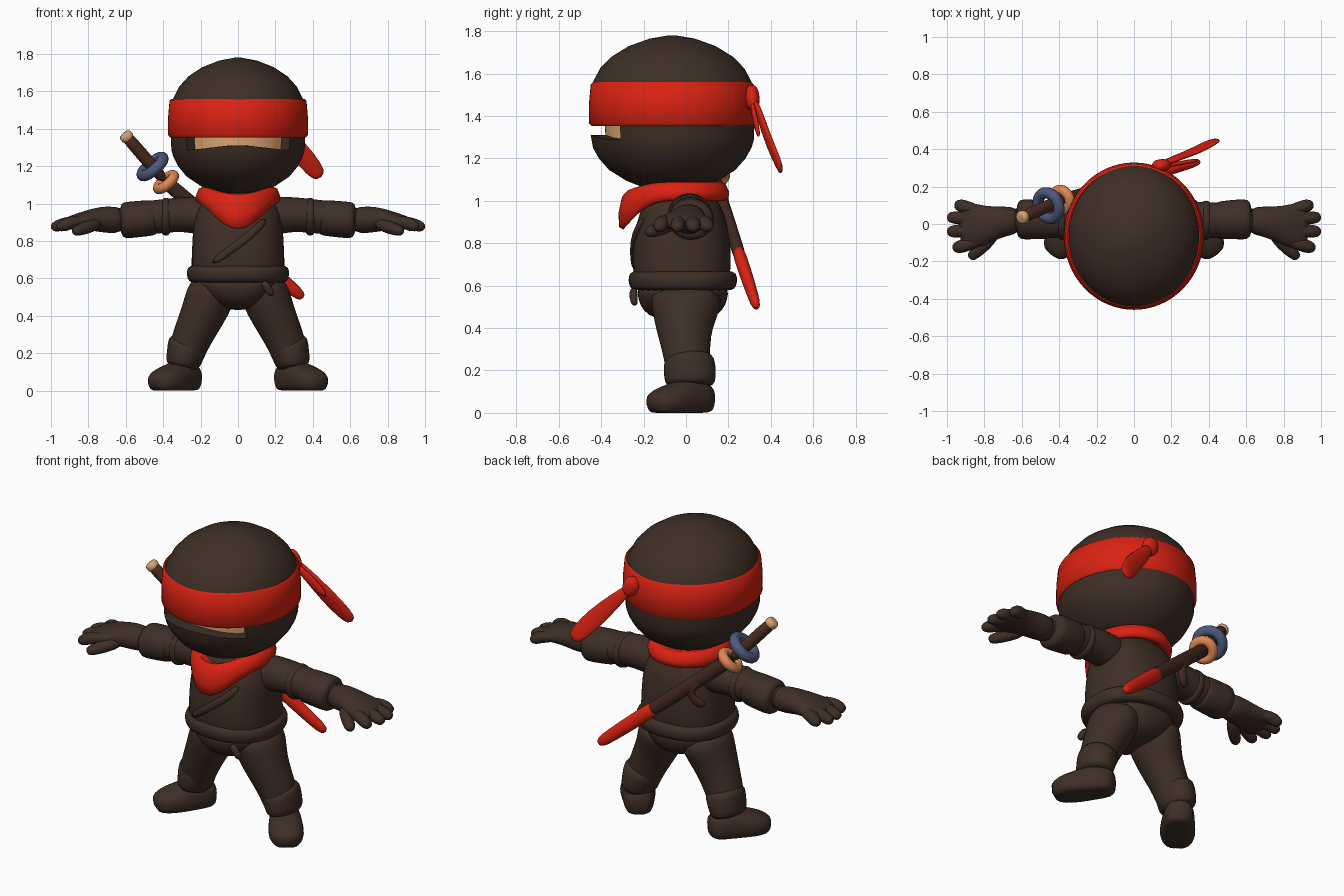
import bpy, bmesh, math
from mathutils import Vector

if "Cube" in bpy.data.objects:
    bpy.data.objects.remove(bpy.data.objects["Cube"])


def material(name, *rgb):
    m = bpy.data.materials.new(name)
    m.use_nodes = True
    m.diffuse_color = (*rgb, 1)
    bsdf = m.node_tree.nodes["Principled BSDF"]
    bsdf.inputs["Base Color"].default_value = (*rgb, 1)
    bsdf.inputs["Roughness"].default_value = 0.8
    return m


CLOTH = material("dark_cloth", .048, .028, .019)
RED = material("red_cloth", .70, .016, .006)
SKIN = material("skin", .72, .38, .18)
BLUE = material("blue_metal", .075, .10, .20)
ORANGE = material("orange_metal", .74, .25, .09)
WOOD = material("handle_brown", .075, .027, .016)
LEATHER = material("scabbard_brown", .052, .021, .014)


def finish(name, bm, mats, subdiv=0, angle=45):
    bmesh.ops.recalc_face_normals(bm, faces=bm.faces)
    mesh = bpy.data.meshes.new(name)
    bm.to_mesh(mesh)
    bm.free()
    for m in mats:
        mesh.materials.append(m)
    for p in mesh.polygons:
        p.use_smooth = True
    obj = bpy.data.objects.new(name, mesh)
    bpy.context.collection.objects.link(obj)
    if subdiv:
        mod = obj.modifiers.new("smooth", "SUBSURF")
        mod.levels = mod.render_levels = subdiv
    else:
        mesh.set_sharp_from_angle(angle=math.radians(angle))
    return obj


def skin_rings(bm, rings, closed=False):
    """Bridge rings of vertices; fill both ends unless closed."""
    n = len(rings[0])
    pairs = list(zip(rings, rings[1:]))
    if closed:
        pairs.append((rings[-1], rings[0]))
    else:
        bm.faces.new(rings[0])
        bm.faces.new(rings[-1])
    for a, b in pairs:
        for i in range(n):
            j = (i + 1) % n
            bm.faces.new((a[i], a[j], b[j], b[i]))


def loft(name, sections, mat, ref=(0, 0, 1), power=1.0, n=20, mirror=1):
    """Sections (x, y, z, half_width, half_height) swept along their centres."""
    bm = bmesh.new()
    ref = Vector(ref)
    pts = [Vector((s[0] * mirror, s[1], s[2])) for s in sections]
    rings = []
    for i, (p, s) in enumerate(zip(pts, sections)):
        t = (pts[min(i + 1, len(pts) - 1)] - pts[max(i - 1, 0)]).normalized()
        side = ref.cross(t).normalized()
        up = t.cross(side)
        ring = []
        for k in range(n):
            a = math.tau * k / n
            c, d = (math.copysign(abs(f) ** power, f) for f in (math.cos(a), math.sin(a)))
            co = p + side * s[3] * c + up * s[4] * d
            co.z = max(co.z, 0)
            ring.append(bm.verts.new(co))
        rings.append(ring)
    skin_rings(bm, rings)
    return finish(name, bm, [mat], subdiv=1)


def lathe(profile, cy, sy, n=64, closed=False, push=0, sharpness=3):
    """Profile (radius, z, front_drop) turned around z, stretched by sy in y."""
    bm = bmesh.new()
    rings = []
    for r, z, drop in profile:
        ring = []
        for k in range(n):
            a = math.tau * k / n
            front = max(0, -math.sin(a)) ** sharpness
            ring.append(bm.verts.new((r * math.cos(a), cy + r * sy * math.sin(a) - push * front,
                                      z - drop * front)))
        rings.append(ring)
    skin_rings(bm, rings, closed)
    bmesh.ops.recalc_face_normals(bm, faces=bm.faces)
    return bm


Y = (0, 1, 0)
HEAD_Y = -.065

# Hooded head, with a recessed eye opening
hood = [(.03, 1.05), (.13, 1.065), (.2, 1.095), (.275, 1.145), (.32, 1.2), (.346, 1.25),
        (.356, 1.285), (.36, 1.375), (.36, 1.5), (.347, 1.56), (.315, 1.625), (.265, 1.68),
        (.19, 1.73), (.1, 1.765), (.02, 1.78)]
bm = lathe([(r, z, -.025 if z == 1.285 else 0) for r, z in hood], HEAD_Y, 1.08, sharpness=6)
opening = []
for f in bm.faces:
    c = f.calc_center_median()
    if 1.29 < c.z < 1.37 and abs(c.x) < .265 and c.y < -.2:
        opening.append(f)
bmesh.ops.inset_region(bm, faces=opening, thickness=.002)
for v in {v for f in opening for v in f.verts}:
    v.co.x *= .84
    v.co.y = HEAD_Y + (v.co.y - HEAD_Y) * .82
for f in opening:
    f.material_index = 1
finish("hooded_head", bm, [CLOTH, SKIN])

# Headband, knot and tails
band = [(.34, 1.365), (.362, 1.353), (.375, 1.368), (.374, 1.46), (.366, 1.55), (.355, 1.56), (.34, 1.552)]
finish("headband", lathe([(r, z, 0) for r, z in band], HEAD_Y, 1.05, closed=True), [RED])
loft("headband_knot", [(.11, .31, 1.53, .02, .02), (.13, .31, 1.52, .05, .035),
                       (.16, .315, 1.46, .05, .035), (.18, .32, 1.43, .02, .02)], RED, Y)
loft("headband_tail", [(.15, .32, 1.48, .025, .015), (.22, .35, 1.4, .04, .016), (.33, .39, 1.28, .055, .016),
                       (.41, .435, 1.18, .05, .015), (.445, .45, 1.14, .03, .012)], RED, Y)
loft("headband_short_tail", [(.15, .31, 1.47, .02, .012), (.25, .325, 1.39, .03, .012),
                             (.35, .345, 1.3, .025, .01)], RED, Y)

# Neck scarf with a point at the front
scarf = [(.14, 1.075, .04), (.185, 1.09, .04), (.21, 1.08, .06), (.226, 1.04, .1),
         (.222, 1.01, .135), (.205, 1.0, .135), (.15, 1.03, .1)]
finish("neck_scarf", lathe(scarf, -.04, 1.08, closed=True, push=.035), [RED], angle=60)

# Torso, hips and belt
loft("tunic", [(0, -.02, z, a, b) for z, a, b in
               ((.55, .21, .19), (.62, .25, .225), (.7, .25, .235), (.8, .245, .23), (.9, .24, .215),
                (.98, .22, .185), (1.04, .17, .14), (1.08, .12, .1))], CLOTH, Y, .82, 28)
loft("tunic_hem", [(0, -.015, z, a, b) for z, a, b in
                   ((.43, .05, .08), (.46, .12, .17), (.51, .185, .205), (.56, .22, .215), (.61, .235, .22))],
     CLOTH, Y, .85, 28)
loft("belt", [(0, -.015, z, a, b) for z, a, b in
              ((.575, .24, .22), (.583, .266, .248), (.62, .278, .26), (.66, .272, .255), (.675, .245, .225))],
     CLOTH, Y, .85, 28)
loft("belt_end", [(.13, -.245, .585, .02, .02), (.16, -.25, .55, .022, .02), (.185, -.24, .505, .02, .015)], CLOTH, Y)
loft("tunic_lapel", [(.15, -.2, .92, .02, .015), (.08, -.245, .84, .022, .015),
                     (-.03, -.255, .76, .022, .012), (-.14, -.245, .68, .02, .012)], CLOTH, Y)

# Limbs, built once for each side
for side, label in ((1, "left"), (-1, "right")):
    def part(name, sections, ref=(0, 0, 1), power=1.0, n=20):
        loft(label + "_" + name, sections, CLOTH, ref, power, n, side)

    part("trouser_leg", [(.12, 0, .58, .12, .18), (.15, 0, .5, .135, .165), (.19, -.01, .4, .12, .135),
                         (.235, 0, .31, .11, .115), (.28, .01, .2, .1, .105), (.29, .015, .1, .08, .09)], Y)
    part("trouser_cuff", [(.3, .02, .125, .075, .1), (.297, .02, .14, .093, .122),
                          (.285, .018, .2, .097, .125), (.27, .015, .25, .11, .122), (.262, .012, .272, .09, .1)], Y)
    part("foot", [(.23, .115, .06, .035, .05), (.245, .095, .06, .08, .08), (.3, .02, .075, .088, .1),
                  (.36, -.06, .06, .1, .08), (.41, -.12, .05, .095, .065), (.445, -.165, .035, .05, .045)], power=.85)
    part("sleeve", [(.13, .01, .93, .09, .09), (.2, .015, .935, .105, .105), (.3, .02, .945, .1, .092),
                    (.42, .02, .93, .098, .092), (.55, .02, .92, .09, .088), (.66, .02, .91, .07, .07)])
    part("sleeve_fold", [(.36, .02, .93, .09, .085), (.37, .02, .93, .107, .103),
                         (.4, .02, .93, .107, .103), (.415, .02, .93, .09, .085)])
    part("forearm_wrap", [(.43, .02, .925, .09, .085), (.45, .02, .925, .103, .098), (.56, .025, .915, .108, .098),
                          (.61, .025, .91, .11, .1), (.63, .025, .91, .08, .08)])
    part("hand", [(.6, .02, .91, .07, .07), (.7, .015, .915, .082, .074), (.77, 0, .915, .095, .062),
                  (.85, -.01, .905, .125, .045), (.91, -.01, .895, .12, .035), (.93, -.01, .89, .08, .02)])
    # Fingers fan out from the palm
    for i, (tip, y) in enumerate(((.96, .1), (1.0, .035), (1.0, -.04), (.97, -.125))):
        part(f"finger_{i + 1}", [(.82, y * .7, .905, .03, .03), (.9, y * .9, .9, .037, .036),
                                 (tip - .03, y, .88, .037, .034), (tip, y * 1.03, .868, .02, .018)], n=12)
    part("thumb", [(.74, -.05, .9, .035, .035), (.8, -.11, .875, .038, .036),
                   (.86, -.165, .855, .034, .032), (.88, -.185, .848, .018, .018)], n=12)

# Sword slung across the back
pommel, collar, tip = Vector((-.61, .03, 1.375)), Vector((-.385, .13, 1.115)), Vector((.35, .335, .495))


def along(a, b, *stops):
    return [(*a.lerp(b, t), w, h) for t, w, h in stops]


loft("sword_handle", along(pommel, collar, (.08, .028, .028), (.1, .034, .034), (.5, .034, .034), (1, .034, .034)),
     WOOD, Y)
loft("sword_pommel", along(pommel, collar, (0, .025, .025), (.02, .036, .036), (.1, .038, .038), (.12, .03, .03)),
     SKIN, Y)
loft("scabbard", along(collar, tip, (-.02, .036, .032), (.02, .04, .034), (.5, .039, .03), (.6, .038, .03),
                       (.61, .03, .02)), LEATHER, Y)
loft("scabbard_tip", along(collar, tip, (.57, .034, .022), (.58, .043, .033), (.85, .038, .028),
                           (.96, .034, .024), (1, .018, .014)), RED, Y)
axis = (collar - pommel).to_track_quat("Z", "Y").to_euler()
for name, spot, big, small, mat in (("sword_guard", pommel.lerp(collar, .68), .072, .03, BLUE),
                                    ("scabbard_ring", collar, .054, .028, ORANGE)):
    bpy.ops.mesh.primitive_torus_add(location=spot, rotation=axis, major_radius=big, minor_radius=small,
                                     major_segments=28, minor_segments=12)
    ring = bpy.context.object
    ring.name = name
    ring.data.materials.append(mat)
    bpy.ops.object.shade_smooth_by_angle()

# Bent leather hanger below the scabbard
loft("scabbard_hanger", [(-.29, .16, 1.03, .025, .018), (-.2, .2, .96, .027, .018), (-.16, .205, .89, .027, .018),
                         (-.2, .185, .83, .03, .018), (-.235, .155, .81, .022, .015)], WOOD, Y)
